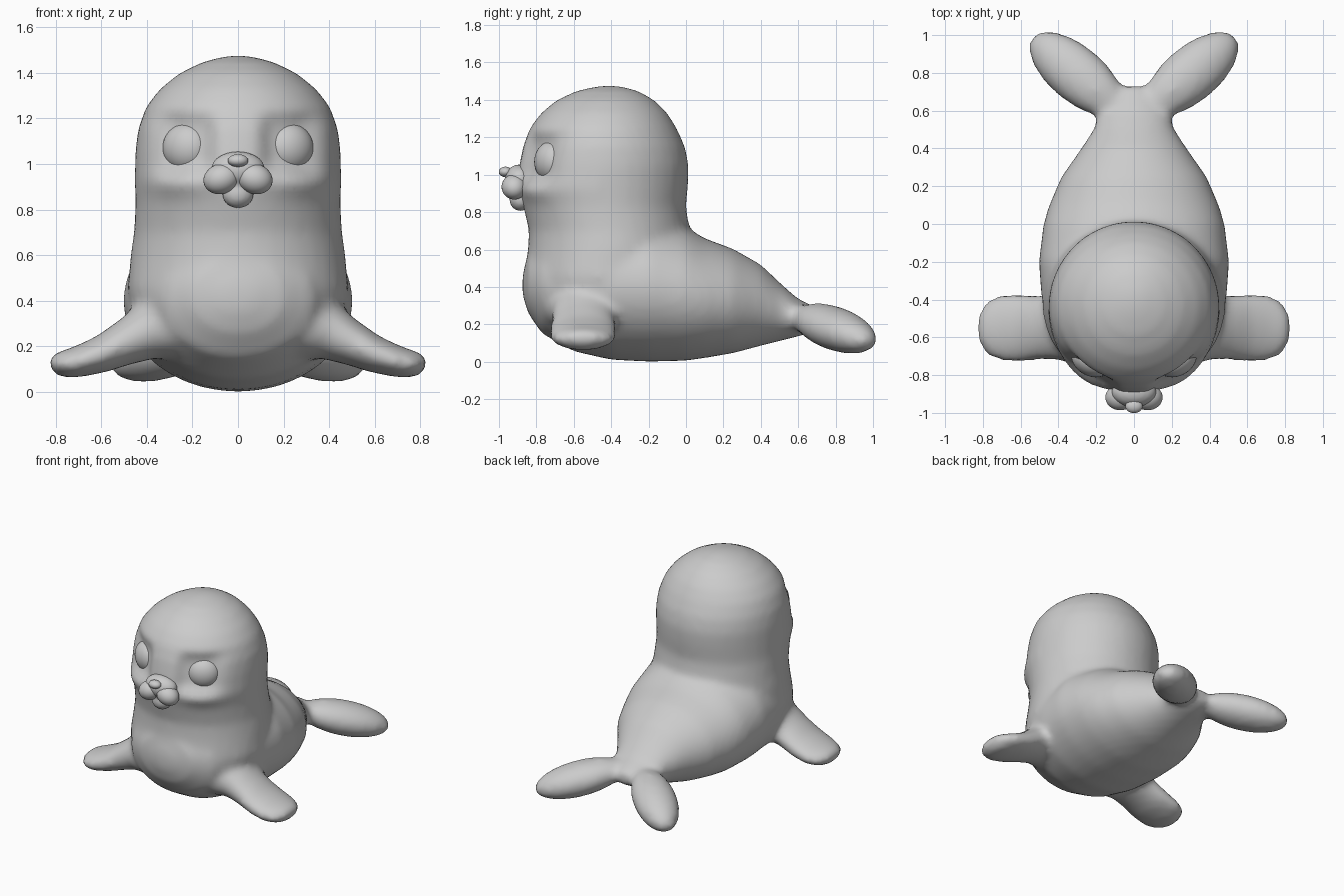
import bpy, bmesh, math
from mathutils import Vector, Matrix

if "Cube" in bpy.data.objects:
    bpy.data.objects.remove(bpy.data.objects["Cube"])

fur = bpy.data.materials.new("soft_grey")
fur.diffuse_color = (0.6, 0.6, 0.6, 1)
fur.use_nodes = True
fur.node_tree.nodes["Principled BSDF"].inputs["Base Color"].default_value = fur.diffuse_color


def finish(name, bm):
    bmesh.ops.recalc_face_normals(bm, faces=bm.faces)
    me = bpy.data.meshes.new(name)
    bm.to_mesh(me)
    bm.free()
    me.materials.append(fur)
    me.shade_smooth()
    ob = bpy.data.objects.new(name, me)
    bpy.context.collection.objects.link(ob)
    return ob


def loft(name, rings, n=40):
    """Skin elliptical rings given as (centre, half axis u, half axis v)."""
    bm = bmesh.new()
    loops = []
    for c, u, v in rings:
        loops.append([bm.verts.new(Vector(c) + Vector(u) * math.cos(a) + Vector(v) * math.sin(a))
                      for a in (2 * math.pi * i / n for i in range(n))])
    for a, b in zip(loops, loops[1:]):
        for i in range(n):
            j = (i + 1) % n
            bm.faces.new((a[i], a[j], b[j], b[i]))
    bm.faces.new(loops[0])
    bm.faces.new(loops[-1])
    return finish(name, bm)


def ball(name, centre, radii, rot=(0, 0, 0)):
    bm = bmesh.new()
    bmesh.ops.create_uvsphere(bm, u_segments=32, v_segments=20, radius=1)
    r = Matrix.Rotation(rot[2], 4, 'Z') @ Matrix.Rotation(rot[1], 4, 'Y') @ Matrix.Rotation(rot[0], 4, 'X')
    bm.transform(Matrix.Translation(centre) @ r @ Matrix.Diagonal((*radii, 1)))
    return finish(name, bm)


def fuse(name, parts, voxel, steps):
    """Join parts, melt them into one skin and relax it."""
    bpy.ops.object.select_all(action='DESELECT')
    for p in parts:
        p.select_set(True)
    ob = parts[0]
    bpy.context.view_layer.objects.active = ob
    bpy.ops.object.join()
    ob.name = name
    m = ob.modifiers.new("melt", 'REMESH')
    m.mode, m.voxel_size, m.use_smooth_shade = 'VOXEL', voxel, True
    s = ob.modifiers.new("relax", 'SMOOTH')
    s.factor, s.iterations = 0.5, steps
    for k in ("melt", "relax"):
        bpy.ops.object.modifier_apply(modifier=k)
    return ob


# torso: y, bottom z, top z, half width
torso = loft("torso", [((0, y, (b + t) / 2), (w, 0, 0), (0, 0, (t - b) / 2)) for y, b, t, w in (
    (-.875, .36, .46, .06), (-.845, .26, .58, .2), (-.77, .15, .66, .33), (-.6, .055, .75, .44),
    (-.4, .01, .8, .49), (-.2, 0, .8, .505), (0, .005, .72, .48), (.1, .02, .66, .45),
    (.25, .045, .605, .385), (.4, .085, .52, .28), (.5, .11, .425, .215), (.6, .135, .335, .18),
    (.68, .16, .3, .12), (.73, .19, .27, .05))])

# neck and head: z, front y, back y, half width
head = loft("head", [((0, (f + b) / 2, z), (w, 0, 0), (0, (b - f) / 2, 0)) for z, f, b, w in (
    (.3, -.84, -.1, .45), (.45, -.865, 0, .485), (.6, -.845, .03, .472), (.7, -.84, .02, .457),
    (.83, -.87, .0, .45), (.95, -.9, .012, .453), (1.05, -.892, .015, .452), (1.15, -.872, -.005, .44),
    (1.25, -.835, -.05, .405), (1.33, -.775, -.1, .343), (1.4, -.69, -.17, .255),
    (1.45, -.58, -.26, .15), (1.475, -.46, -.36, .045))])

parts = [torso, head]
for s in (-1, 1):
    # front flipper: x, centre z, half thickness, half width
    parts.append(loft("front_flipper", [((s * x, -.55, z), (0, w, 0), (.3 * s * t, 0, t)) for x, z, t, w in (
        (.3, .28, .14, .2), (.4, .265, .12, .17), (.5, .215, .095, .17), (.6, .165, .078, .18),
        (.7, .132, .066, .178), (.77, .118, .058, .15), (.81, .115, .042, .1), (.83, .115, .01, .03))]))
    # rear flipper
    parts.append(ball("rear_flipper", (s * .305, .795, .178), (.315, .148, .115),
                      (0, math.radians(14 if s > 0 else -14), math.radians(40 * s))))
body = fuse("body", parts, .024, 9)

# eye sockets, cheeks and a flat seat on the ground
for v in body.data.vertices:
    x, y, z = v.co
    if y < -.45 and z > .75:
        dent = math.exp(-((abs(x) - .23) / .12) ** 4 - ((z - 1.08) / .13) ** 4)
        cheek = math.exp(-((abs(x) - .26) / .13) ** 2 - ((z - .92) / .06) ** 2)
        d = Vector((x, y + .43, 0)).normalized()
        v.co += d * (.022 * cheek - .045 * dent)
    v.co.z = max(v.co.z, 0)

# closed, rounded eyes
for s, side in ((-1, "left"), (1, "right")):
    ball("eye_" + side, (s * .225, -.72, 1.07), (.112, .085, .108), (0, 0, math.radians(28 * s)))

# muzzle: bridge, two lobes and chin melted together
fuse("muzzle", [
    ball("bridge", (0, -.89, .975), (.12, .08, .08)),
    ball("chin", (0, -.885, .87), (.07, .06, .065)),
], .012, 4)
for s, side in ((-1, "left"), (1, "right")):
    ball("muzzle_lobe_" + side, (s * .073, -.918, .935), (.08, .068, .066), (0, math.radians(18 * s), 0))
ball("nose", (0, -.965, 1.015), (.045, .036, .028))
